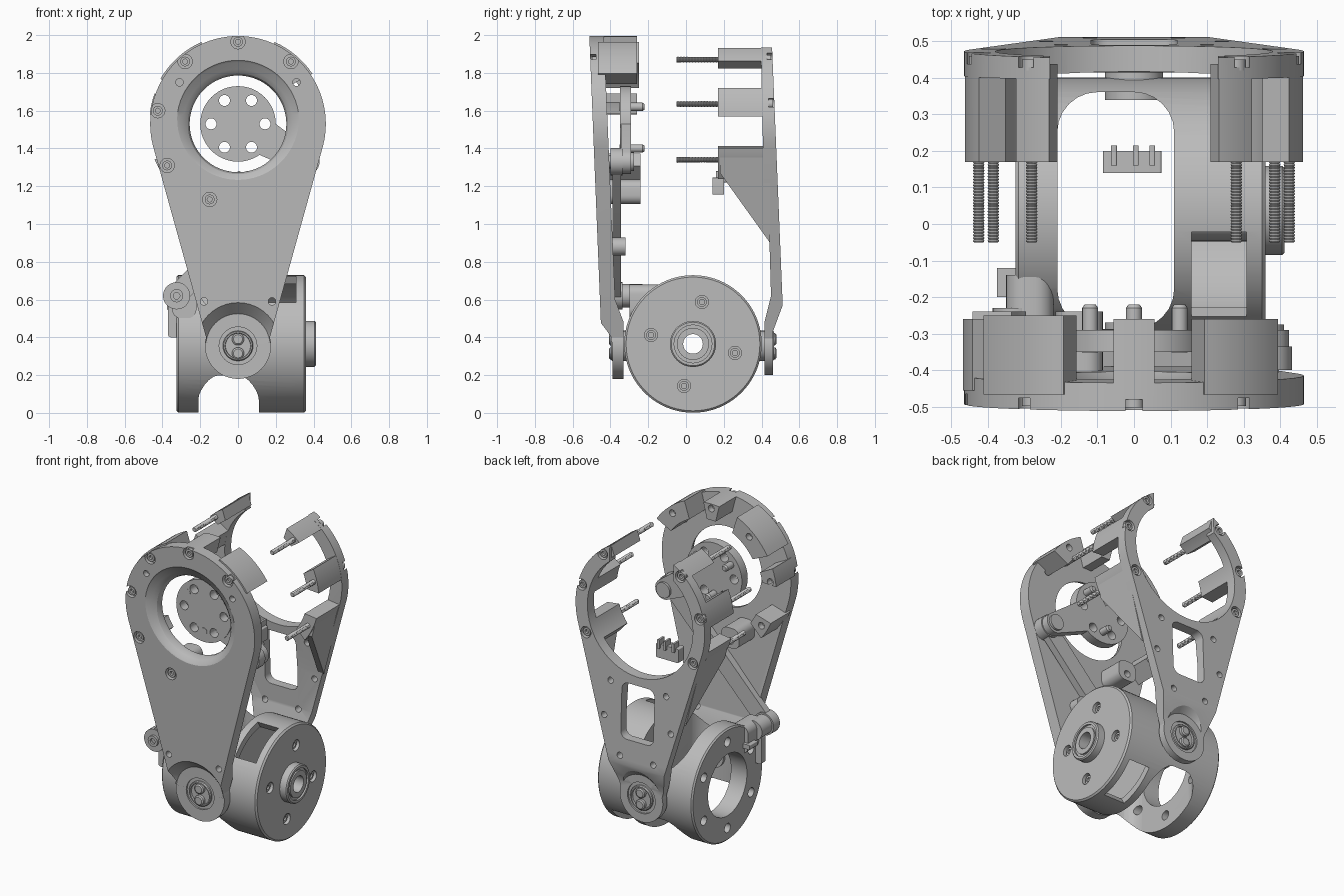
import bpy, bmesh
from math import sin, cos, pi, radians, atan2
from mathutils import Vector

if "Cube" in bpy.data.objects:
    bpy.data.objects.remove(bpy.data.objects["Cube"])

grey = bpy.data.materials.new("plain_grey")
grey.use_nodes = True
grey.diffuse_color = (0.5, 0.5, 0.5, 1)
grey.node_tree.nodes["Principled BSDF"].inputs["Base Color"].default_value = (0.5, 0.5, 0.5, 1)

# Map a 2D point plus a depth to 3D for each extrusion axis
PLACE = {"x": lambda u, v, t: Vector((t, u, v)),
         "y": lambda u, v, t: Vector((u, t, v)),
         "z": lambda u, v, t: Vector((u, v, t))}
parts = []


def finish(name, bm):
    bmesh.ops.recalc_face_normals(bm, faces=bm.faces)
    me = bpy.data.meshes.new(name)
    bm.to_mesh(me)
    bm.free()
    me.materials.append(grey)
    ob = bpy.data.objects.new(name, me)
    bpy.context.collection.objects.link(ob)
    parts.append(ob)
    return ob


def loft(name, rings):
    bm = bmesh.new()
    loops = [[bm.verts.new(p) for p in ring] for ring in rings]
    n = len(loops[0])
    for a, b in zip(loops, loops[1:]):
        for i in range(n):
            bm.faces.new((a[i], a[(i + 1) % n], b[(i + 1) % n], b[i]))
    bm.faces.new(loops[0])
    bm.faces.new(loops[-1])
    return finish(name, bm)


def prism(name, pts, a, b, axis="y"):
    return loft(name, [[PLACE[axis](u, v, t) for u, v in pts] for t in (a, b)])


def arc(cu, cv, r, a0, a1, n):
    return [(cu + r * cos(radians(a0 + (a1 - a0) * i / n)),
             cv + r * sin(radians(a0 + (a1 - a0) * i / n))) for i in range(n + 1)]


def lathe(name, c, profile, axis="y", n=32):
    return loft(name, [[PLACE[axis](u, v, t) for u, v in arc(*c, r, 0, 360, n)[:-1]]
                       for t, r in profile])


def cyl(name, c, r, a, b, axis="y", n=32):
    return lathe(name, c, [(a, r), (b, r)], axis, n)


def rounded(cu, cv, w, h, r, rot=0):
    pts = []
    for sx, sy, a in ((1, 1, 0), (-1, 1, 90), (-1, -1, 180), (1, -1, 270)):
        pts += arc(sx * (w / 2 - r), sy * (h / 2 - r), r, a, a + 90, 6)
    return [(cu + u * cos(rot) - v * sin(rot), cv + u * sin(rot) + v * cos(rot)) for u, v in pts]


def capsule(p, q, rp, rq):
    a = atan2(q[1] - p[1], q[0] - p[0]) * 180 / pi
    return arc(*p, rp, a + 90, a + 270, 16) + arc(*q, rq, a - 90, a + 90, 16)


def cut(ob, *cutters):
    for c in cutters:
        m = ob.modifiers.new("cut", "BOOLEAN")
        m.operation, m.solver, m.object = "DIFFERENCE", "EXACT", c
        bpy.context.view_layer.objects.active = ob
        bpy.ops.object.modifier_apply(modifier=m.name)
        parts.remove(c)
        bpy.data.objects.remove(c)


def interp(table, z):
    for (z1, y1), (z0, y0) in zip(table, table[1:]):
        if z >= z0:
            return y0 + (y1 - y0) * (z - z0) / (z1 - z0)
    return table[-1][1]


RING = (0, 1.53)
PIVOT = (0, 0.355)


def side_plate(name, outer, inner, foot):
    # Teardrop plate, bent towards the pivot at its foot
    ob = prism(name, arc(*RING, 0.465, -15, 195, 56) + arc(*PIVOT, foot, 165, 375, 32), 0, 1)
    bm = bmesh.new()
    bm.from_mesh(ob.data)
    for z in [p[0] for p in outer[1:-1] + inner[1:-1]]:
        bmesh.ops.bisect_plane(bm, geom=bm.verts[:] + bm.edges[:] + bm.faces[:],
                               plane_co=(0, 0, z), plane_no=(0, 0, 1))
    for v in bm.verts:
        v.co.y = interp(outer if v.co.y < 0.5 else inner, v.co.z)
    bmesh.ops.recalc_face_normals(bm, faces=bm.faces)
    bm.to_mesh(ob.data)
    bm.free()
    return ob


def socket_screw(name, c, y, s, r=0.026):
    # Ring-shaped screw head facing direction s along y
    lathe(name, c, [(y - s * 0.03, r), (y, r), (y, r * 0.5), (y - s * 0.015, r * 0.5)], n=16)


def post(name, r0, r1, a0, a1, y0, y1):
    # Spacer post following the ring
    return prism(name, arc(*RING, r1, a0, a1, 8) + arc(*RING, r0, a1 - 2, a0 + 2, 8), y0, y1)


def pivot_hub(name, y, s):
    # Bearing rings and two screws on the outside of a plate foot
    lathe(name, PIVOT, [(y - s * 0.12, 0.08), (y, 0.08), (y + s * 0.006, 0.075),
                        (y + s * 0.006, 0.068), (y - s * 0.006, 0.066)])
    for dz in (-0.04, 0.035):
        lathe(name + "_screw", (0, PIVOT[1] + dz), [(y - s * 0.02, 0.032), (y + s * 0.012, 0.032),
                                                   (y + s * 0.018, 0.024)], n=20)


# Front plate
FRONT_OUT = [(2, -0.512), (0.46, -0.45), (0.37, -0.39), (0, -0.39)]
FRONT_IN = [(2, -0.435), (0.6, -0.375), (0.48, -0.33), (0, -0.33)]
front = side_plate("front_plate", FRONT_OUT, FRONT_IN, 0.175)
cut(front, lathe("c", RING, [(-0.6, 0.43), (-0.495, 0.325), (-0.478, 0.29), (-0.455, 0.266),
                             (-0.43, 0.256), (-0.3, 0.256)], n=64),
    lathe("c", PIVOT, [(-0.5, 0.27), (-0.391, 0.17), (-0.39, 0.1)], n=48),
    cyl("c", PIVOT, 0.1, -0.5, -0.38))
front_bolts = [(0, 1.965), (0.28, 1.86), (-0.28, 1.86), (-0.425, 1.6), (-0.375, 1.31), (-0.15, 1.13)]
for c in front_bolts:
    y = interp(FRONT_OUT, c[1])
    cut(front, cyl("c", c, 0.038, -0.6, y + 0.03, n=20))
    socket_screw("front_bolt", c, y + 0.008, -1)
for sx in (-1, 1):
    for c in ((0.31 * sx, 1.75), (0.18 * sx, 0.59)):
        cut(front, cyl("c", c, 0.02, -0.6, -0.2, n=16))
for c, r0, r1, a0, a1, end in ((front_bolts[0], 0.36, 0.465, 83, 97, -0.26),
                               (front_bolts[1], 0.36, 0.475, 34, 66, -0.26),
                               (front_bolts[2], 0.36, 0.475, 114, 150, -0.25),
                               (front_bolts[3], 0.37, 0.47, 160, 174, -0.26),
                               (front_bolts[4], 0.37, 0.48, 203, 219, -0.24)):
    p = post("front_post", r0, r1, a0, a1, interp(FRONT_OUT, c[1]) + 0.04, end)
    cut(p, cyl("c", c, 0.022, end - 0.04, end + 0.1, n=16))
low_post = prism("front_low_post", rounded(-0.15, 1.17, 0.13, 0.13, 0.045), -0.44, -0.24)
cut(low_post, cyl("c", (-0.15, 1.15), 0.022, -0.28, -0.1, n=16))
cyl("link_stop", (0.12, 0.88), 0.048, -0.41, -0.32, n=24)
pivot_hub("front_hub", -0.39, -1)

# Back fork
BACK_OUT = [(2, 0.453), (0.57, 0.512), (0.43, 0.46), (0, 0.46)]
BACK_IN = [(2, 0.395), (1.2, 0.412), (0.9, 0.442), (0.62, 0.45), (0.48, 0.415), (0, 0.415)]
back = side_plate("back_fork", BACK_OUT, BACK_IN, 0.155)
cut(back, cyl("c", RING, 0.38, 0.2, 0.7, n=64),
    prism("c", rounded(0, 1.9, 0.46, 0.7, 0.01), 0.2, 0.7),
    prism("c", rounded(0, 0.915, 0.235, 0.36, 0.045), 0.2, 0.7),
    lathe("c", PIVOT, [(0.57, 0.25), (0.461, 0.15), (0.46, 0.1)], n=48),
    cyl("c", PIVOT, 0.1, 0.45, 0.6))
pivot_hub("back_hub", 0.46, 1)
THREAD = [(-0.05 + 0.004 * i, 0.013 + 0.003 * (i % 2)) for i in range(58)]
for sx in (-1, 1):
    for (x, z), r0, a0, a1 in (((0.28, 1.87), 0.395, 46, 60), ((0.425, 1.635), 0.38, 5, 24),
                               ((0.385, 1.34), 0.38, -39, -16)):
        c = (x * sx, z)
        y = interp(BACK_OUT, z)
        ends = (a0, a1) if sx > 0 else (180 - a1, 180 - a0)
        p = post("back_post", r0, 0.464, *ends, 0.17, y - 0.02)
        for ob in (p, back):
            cut(ob, cyl("c", c, 0.036, y - 0.03, 0.7, n=20))
        socket_screw("back_bolt", c, y - 0.008, 1)
        lathe("long_screw", c, THREAD, n=12)
    for c in ((0.2 * sx, 1.08), (0.24 * sx, 0.85), (0.12 * sx, 0.62)):
        cut(back, cyl("c", c, 0.02, 0.2, 0.7, n=16))
    # Sloped stiffener along the outer edge
    g = prism("fork_gusset", [(0.18, 1.38), (0.18, 1.27), (0.445, 0.9), (0.445, 1.38)], -0.045, -0.003, "x")
    for v in g.data.vertices:
        v.co.x = sx * (v.co.x + 0.178 + 0.266 * (v.co.z - 0.4))
    if sx < 0:
        g.data.flip_normals()

# Drum, with a boss and chamber at one end and an open flange at the other
AXLE = (0.037, 0.365)
drum = lathe("drum", AXLE, [(-0.325, 0.355), (-0.316, 0.364), (0.35, 0.364), (0.36, 0.354)], "x", 80)
cut(drum, prism("c", rounded(-0.05, 0.037, 0.32, 0.648, 0.11), -0.2, 1, "z"),
    cyl("c", AXLE, 0.2, -0.5, 0.1, "x", 48), cyl("c", AXLE, 0.052, 0, 0.6, "x"),
    cyl("c", AXLE, 0.32, 0.15, 0.315, "x", 64))
for k in range(6):
    a = radians(60 * k + 30)
    c = (AXLE[0] + 0.28 * cos(a), AXLE[1] + 0.28 * sin(a))
    cut(drum, cyl("c", c, 0.03, -0.5, -0.15, "x", 16))
for k in range(4):
    a = radians(90 * k + 78)
    c = (AXLE[0] + 0.227 * cos(a), AXLE[1] + 0.227 * sin(a))
    cut(drum, cyl("c", c, 0.035, 0.33, 0.5, "x", 20))
    lathe("cap_screw", c, [(0.32, 0.026), (0.345, 0.026), (0.345, 0.014), (0.335, 0.014)], "x", 16)
# Windows into the chamber, opposite each other
for a in (radians(121), radians(301)):
    c = (AXLE[0] + 0.35 * cos(a), AXLE[1] + 0.35 * sin(a))
    cut(drum, prism("c", rounded(*c, 0.24, 0.27, 0.01, a), 0.157, 0.308, "x"))
boss = lathe("drum_boss", AXLE, [(0.34, 0.122), (0.405, 0.122), (0.412, 0.115)], "x", 48)
cut(boss, cyl("c", AXLE, 0.052, 0.2, 0.6, "x"), cyl("c", AXLE, 0.1, 0.4, 0.6, "x"))
collar = cyl("bearing_collar", AXLE, 0.085, 0.13, 0.41, "x")
cut(collar, cyl("c", AXLE, 0.052, 0, 0.6, "x"))

# Lug on the drum for the link
LUG = (-0.325, 0.62)
prism("lug_block", rounded(-0.285, 0.59, 0.13, 0.18, 0.05), -0.3, -0.14)
prism("lug_foot", rounded(-0.335, 0.49, 0.07, 0.18, 0.015), -0.29, -0.25)
cyl("lug_barrel", LUG, 0.062, -0.36, -0.23, n=28)
prism("lug_tab", rounded(-0.335, 0.56, 0.08, 0.03, 0.005), -0.2, -0.12)

# Horn with its ear, and the diagonal link
EAR = (0.36, 1.33)
horn = cyl("horn_disc", RING, 0.2, -0.35, -0.29, n=48)
ear = prism("horn_ear", capsule((0.1, 1.48), EAR, 0.1, 0.065), -0.345, -0.29)
for k in range(6):
    a = radians(60 * k)
    c = (0.143 * cos(a), RING[1] + 0.143 * sin(a))
    for ob in (horn, ear):
        cut(ob, cyl("c", c, 0.029, -0.5, -0.2, n=20))
for c in ((-0.12, 1.62), (0.125, 1.62), (0, 1.4)):
    lathe("horn_pin", c, [(-0.352, 0.022), (-0.23, 0.022), (-0.22, 0.015)], n=16)
prism("link_bar", capsule(EAR, LUG, 0.055, 0.055), -0.39, -0.345)
for c in (EAR, LUG):
    cyl("link_bearing", c, 0.072, -0.4, -0.335, n=28)
    socket_screw("link_screw", c, -0.415, -1, 0.035)
cyl("ear_spacer", EAR, 0.05, -0.35, -0.275, n=24)

# Small connector inside the fork
prism("connector_body", rounded(-0.005, 1.2, 0.16, 0.09, 0.006), 0.14, 0.2)
for x in (-0.055, 0.005, 0.05):
    prism("connector_pin", rounded(x, 1.25, 0.016, 0.06, 0.004), 0.16, 0.215)

# Smooth shading with sharp edges kept
bpy.ops.object.select_all(action="DESELECT")
for ob in parts:
    ob.select_set(True)
bpy.context.view_layer.objects.active = parts[0]
bpy.ops.object.shade_smooth_by_angle(angle=radians(24))
